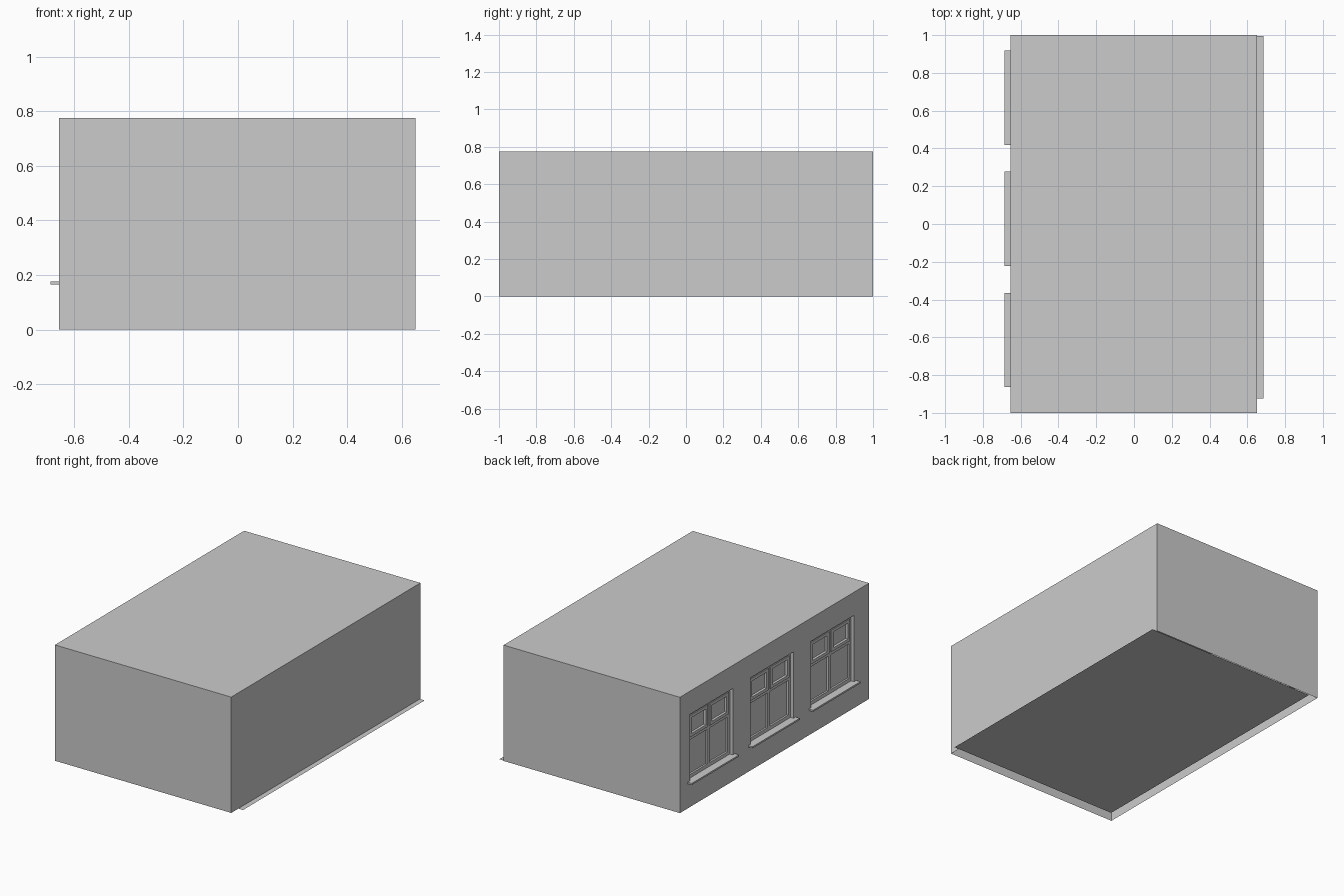
import bpy, bmesh

if "Cube" in bpy.data.objects:
    bpy.data.objects.remove(bpy.data.objects["Cube"])

X0, X1, Y, H = -0.655, 0.65, 1.0, 0.775      # room shell extents
CENTRES = (0.668, 0.027, -0.614)             # window centres along the left wall
HALF, ZB, ZT = 0.227, 0.172, 0.62            # window opening
REVEAL = 0.04                                # depth of the opening


def finish(name, bm):
    mesh = bpy.data.meshes.new(name)
    bm.to_mesh(mesh)
    bm.free()
    ob = bpy.data.objects.new(name, mesh)
    bpy.context.collection.objects.link(ob)
    return ob


def quad(bm, *pts):
    bm.faces.new([bm.verts.new(p) for p in pts])


def box(bm, x, y, z):
    lo, hi = zip(x, y, z)
    ret = bmesh.ops.create_cube(bm, size=1)
    for v in ret["verts"]:
        v.co = [(a + b) / 2 + c * (b - a) for a, b, c in zip(lo, hi, v.co)]


def frame(bm, x, y, z, side, rail):
    """Rectangular frame from two stiles and two rails."""
    box(bm, x, (y[0], y[0] + side), z)
    box(bm, x, (y[1] - side, y[1]), z)
    inner = (y[0] + side, y[1] - side)
    box(bm, x, inner, (z[0], z[0] + rail))
    box(bm, x, inner, (z[1] - rail, z[1]))


# Room shell: open underneath, single-skin walls and flat roof
bm = bmesh.new()
quad(bm, (X0, -Y, H), (X1, -Y, H), (X1, Y, H), (X0, Y, H))
quad(bm, (X1, -Y, 0), (X1, Y, 0), (X1, Y, H), (X1, -Y, H))
quad(bm, (X0, -Y, 0), (X1, -Y, 0), (X1, -Y, H), (X0, -Y, H))
quad(bm, (X1, Y, 0), (X0, Y, 0), (X0, Y, H), (X1, Y, H))

# Left wall with three window openings and their reveals
ys = sorted([-Y, Y] + [c + s * HALF for c in CENTRES for s in (-1, 1)])
zs = [0, ZB, ZT, H]
XR = X0 + REVEAL
for i in range(len(ys) - 1):
    a, b = ys[i], ys[i + 1]
    for j in range(3):
        c, d = zs[j], zs[j + 1]
        if i % 2 and j == 1:
            ring = [(a, c), (b, c), (b, d), (a, d)]
            for k in range(4):
                p, q = ring[k], ring[(k + 1) % 4]
                quad(bm, (X0, *p), (X0, *q), (XR, *q), (XR, *p))
        else:
            quad(bm, (X0, b, c), (X0, a, c), (X0, a, d), (X0, b, d))
bmesh.ops.remove_doubles(bm, verts=bm.verts, dist=1e-5)
finish("room_shell", bm)

# Floor sheet, slightly offset from the walls
bm = bmesh.new()
quad(bm, (-0.59, -0.925, 0), (0.685, -0.925, 0), (0.685, 0.995, 0), (-0.59, 0.995, 0))
finish("floor", bm)

for n, c in enumerate(CENTRES, 1):
    y0, y1 = c - HALF, c + HALF
    # Fixed frame with centre mullion and transom
    bm = bmesh.new()
    xf = (X0 + 0.022, XR)
    frame(bm, xf, (y0, y1), (ZB, ZT), 0.022, 0.028)
    box(bm, xf, (c - 0.013, c + 0.013), (ZB + 0.028, ZT - 0.028))
    for ya, yb in ((y0 + 0.022, c - 0.013), (c + 0.013, y1 - 0.022)):
        box(bm, xf, (ya, yb), (0.432, 0.458))
    finish(f"window_frame_{n}", bm)

    # Small opening sashes above the transom
    bm = bmesh.new()
    xs = (X0 + 0.017, XR)
    for ya, yb in ((y0 + 0.016, c - 0.008), (c + 0.008, y1 - 0.016)):
        frame(bm, xs, (ya, yb), (0.452, ZT - 0.022), 0.024, 0.02)
    finish(f"upper_sashes_{n}", bm)

    # Glass
    bm = bmesh.new()
    xg = X0 + 0.034
    quad(bm, (xg, y1, ZB), (xg, y0, ZB), (xg, y0, ZT), (xg, y1, ZT))
    finish(f"glass_{n}", bm)

    # Projecting sill
    bm = bmesh.new()
    box(bm, (-0.686, X0 + 0.001), (c - 0.25, c + 0.25), (0.165, 0.176))
    box(bm, (X0, X0 + 0.022), (y0, y1), (0.165, 0.176))
    finish(f"window_sill_{n}", bm)
